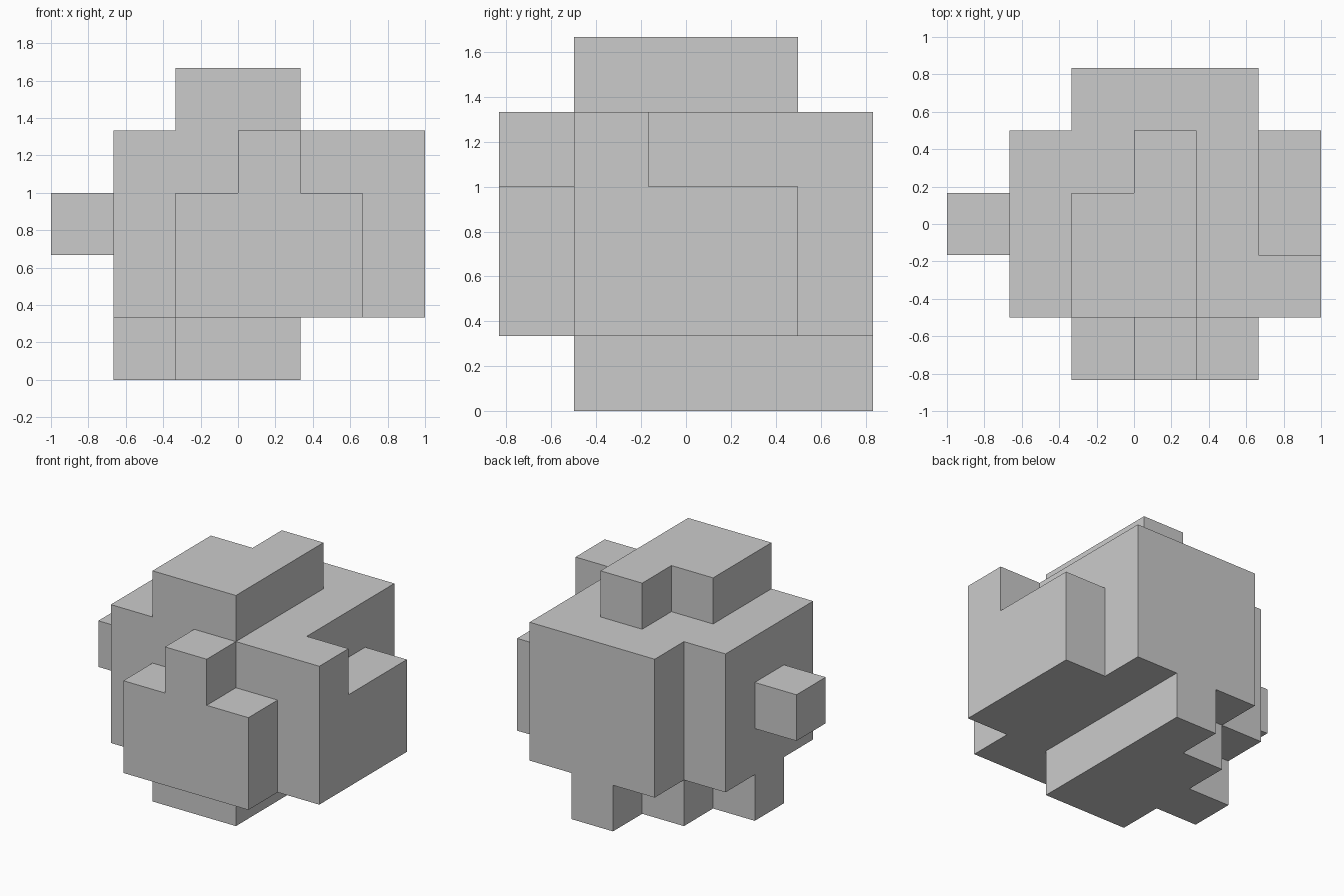
import bpy
import bmesh
import math
from mathutils import Vector

if "Cube" in bpy.data.objects:
    bpy.data.objects.remove(bpy.data.objects["Cube"])

U = 1 / 3                              # side of one cube
ORIGIN = Vector((-1, -2.5 * U, 0))     # corner of the 6 x 5 x 5 grid
cells = set()


def fill(xs, ys, zs):
    """Fill cubes in half-open index ranges (start, stop) per axis."""
    cells.update((i, j, k) for i in range(*xs) for j in range(*ys) for k in range(*zs))


# Core with its back bulge
fill((1, 5), (1, 4), (1, 4))
fill((2, 5), (4, 5), (1, 4))
# Right side: tall front column, lower ledge behind it
fill((5, 6), (1, 2), (1, 4))
fill((5, 6), (2, 4), (1, 3))
# Left knob
fill((0, 1), (2, 3), (2, 3))
# Front plate with a raised tab
fill((2, 5), (0, 1), (1, 3))
fill((3, 4), (0, 1), (3, 4))
# Top block, one row longer on the right
fill((2, 3), (1, 3), (4, 5))
fill((3, 4), (1, 4), (4, 5))
# Stepped base
fill((1, 2), (2, 3), (0, 1))
fill((2, 3), (1, 4), (0, 1))
fill((3, 4), (1, 5), (0, 1))

# Outer skin: a quad wherever a filled cube meets an empty one
bm = bmesh.new()
verts = {}


def corner(p):
    if p not in verts:
        verts[p] = bm.verts.new(ORIGIN + Vector(p) * U)
    return verts[p]


for cell in sorted(cells):
    for axis in range(3):
        for side in (0, 1):
            neighbour = list(cell)
            neighbour[axis] += 2 * side - 1
            if tuple(neighbour) in cells:
                continue
            loop = []
            for a, b in ((0, 0), (1, 0), (1, 1), (0, 1)):
                p = list(cell)
                p[axis] += side
                p[(axis + 1) % 3] += a
                p[(axis + 2) % 3] += b
                loop.append(corner(tuple(p)))
            bm.faces.new(loop if side else loop[::-1])

# Merge coplanar squares into clean flat faces
bmesh.ops.dissolve_limit(bm, angle_limit=math.radians(1),
                         verts=bm.verts[:], edges=bm.edges[:])
mesh = bpy.data.meshes.new("stepped_cube_block")
bm.to_mesh(mesh)
bm.free()
bpy.context.collection.objects.link(bpy.data.objects.new("stepped_cube_block", mesh))
